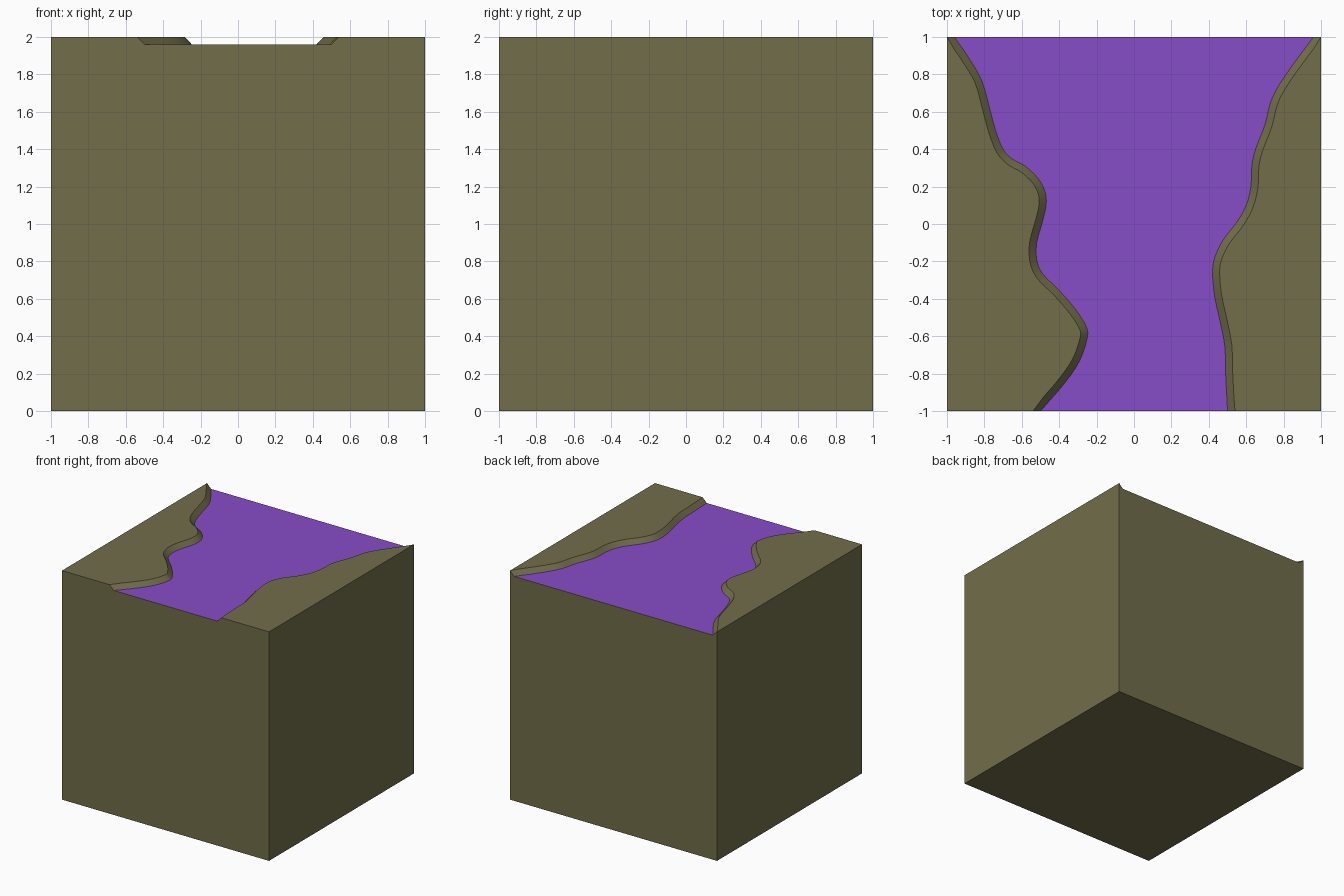
import bpy, bmesh
from mathutils import Vector

if "Cube" in bpy.data.objects:
    bpy.data.objects.remove(bpy.data.objects["Cube"])

TOP, WATER, BANK = 2.0, 1.96, 0.038

# Water edges from back (y=1) to front (y=-1)
LEFT = [(-.96, 1), (-.885, .89), (-.815, .77), (-.775, .63), (-.74, .5), (-.70, .40), (-.65, .347),
        (-.58, .308), (-.51, .24), (-.475, .17), (-.47, .1), (-.49, .01), (-.52, -.1),
        (-.52, -.19), (-.49, -.265), (-.40, -.355), (-.31, -.46), (-.255, -.55),
        (-.25, -.61), (-.29, -.73), (-.37, -.85), (-.50, -1)]
RIGHT = [(.96, 1), (.87, .88), (.78, .75), (.73, .65), (.70, .53), (.65, .40), (.63, .31),
         (.625, .2), (.60, .1), (.55, .01), (.48, -.08), (.435, -.17), (.42, -.25),
         (.43, -.38), (.46, -.52), (.485, -.65), (.49, -.8), (.50, -1)]


def material(name, colour):
    m = bpy.data.materials.new(name)
    m.diffuse_color = (*colour, 1)
    m.use_nodes = True
    m.node_tree.nodes["Principled BSDF"].inputs["Base Color"].default_value = m.diffuse_color
    return m


def smooth_line(pts, steps=3):
    """Catmull-Rom curve through the points."""
    p = [Vector(q) for q in pts]
    p = [2 * p[0] - p[1]] + p + [2 * p[-1] - p[-2]]
    out = []
    for a, b, c, d in zip(p, p[1:], p[2:], p[3:]):
        for i in range(steps):
            t = i / steps
            out.append(.5 * (2 * b + (c - a) * t + (2 * a - 5 * b + 4 * c - d) * t * t
                             + (3 * b - a - 3 * c + d) * t ** 3))
    return out + [p[-2]]


def bank_line(line, side):
    """Offset the water edge away from the river to get the bank's upper edge."""
    out = []
    for i, p in enumerate(line):
        d = (line[min(i + 1, len(line) - 1)] - line[max(i - 1, 0)]).normalized()
        out.append(p + Vector((-d.y, d.x)) * side * BANK)
    for i in (0, -1):
        out[i] = Vector((line[i].x + side * .04, line[i].y))
    return out


def build(name, faces, mat):
    bm = bmesh.new()
    for f in faces:
        bm.faces.new([bm.verts.new(v) for v in f])
    bmesh.ops.remove_doubles(bm, verts=bm.verts, dist=1e-4)
    me = bpy.data.meshes.new(name)
    bm.to_mesh(me)
    bm.free()
    ob = bpy.data.objects.new(name, me)
    bpy.context.collection.objects.link(ob)
    me.materials.append(mat)
    bpy.ops.object.select_all(action='DESELECT')
    ob.select_set(True)
    bpy.context.view_layer.objects.active = ob
    bpy.ops.object.shade_smooth_by_angle(angle=.5)
    return ob


def at(line, z):
    return [(p.x, p.y, z) for p in line]


li, ri = smooth_line(LEFT), smooth_line(RIGHT)
lo, ro = bank_line(li, -1), bank_line(ri, 1)
faces = [[(-1, -1, 0), (-1, 1, 0), (1, 1, 0), (1, -1, 0)]]

# Grassy tops, sloping banks and side walls
for s, inner, outer in ((-1, li, lo), (1, ri, ro)):
    hi, low = at(outer, TOP), at(inner, WATER)
    top = [(s, -1, TOP)] + hi[::-1]
    faces.append(top if s < 0 else top[::-1])
    wall = [(s, -1, 0), (s, 1, 0), (s, 1, TOP), (s, -1, TOP)]
    faces.append(wall if s > 0 else wall[::-1])
    for a, b, c, d in zip(hi, hi[1:], low[1:], low):
        faces.append([a, b, c, d] if s < 0 else [d, c, b, a])

# Front and back walls, notched by the channel
for k, y in ((-1, -1), (0, 1)):
    f = [(-1, y, 0), (1, y, 0)]
    if y < 0:
        f.append((1, y, TOP))
    f += [(ro[k].x, y, TOP), (ri[k].x, y, WATER), (li[k].x, y, WATER), (lo[k].x, y, TOP)]
    if y < 0:
        f.append((-1, y, TOP))
    faces.append(f if y < 0 else f[::-1])

build("ground_block", faces, material("olive earth", (.168, .153, .069)))
build("river", [at(li, WATER) + at(ri, WATER)[::-1]], material("purple water", (.243, .074, .578)))
